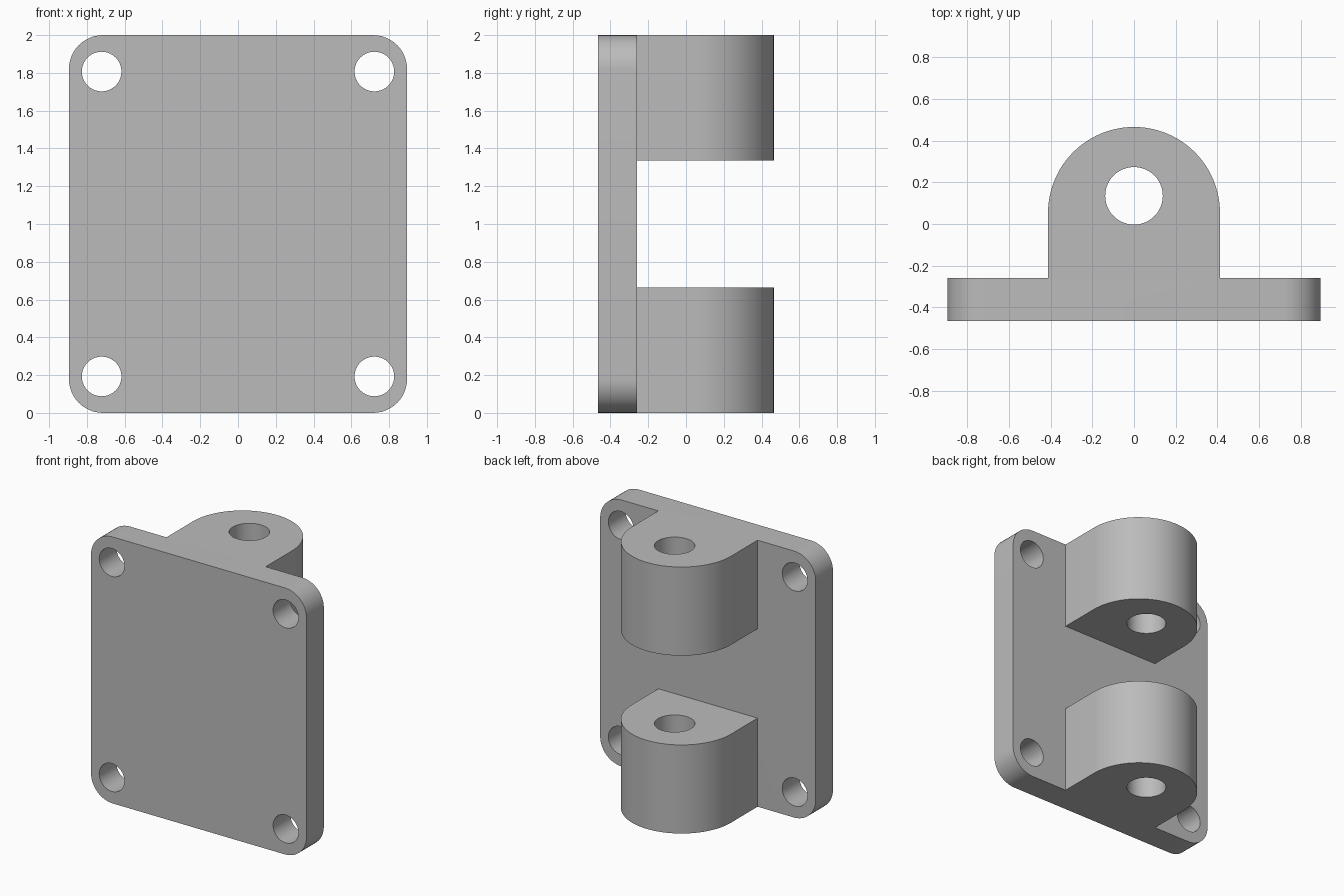
import bpy, bmesh, math
from mathutils import Vector

cube = bpy.data.objects.get("Cube")
if cube:
    bpy.data.objects.remove(cube, do_unlink=True)

HALF_W, HEIGHT = 0.895, 2.0
FRONT, PLATE_BACK, LUG_BACK = -0.465, -0.26, 0.465
CORNER, LUG_R, LUG_H = 0.18, 0.412, 0.665

grey = bpy.data.materials.new("plain grey")
grey.use_nodes = True
colour = (0.5, 0.5, 0.5, 1)
grey.diffuse_color = colour
grey.node_tree.nodes["Principled BSDF"].inputs["Base Color"].default_value = colour


def arc(cx, cy, r, start, end, steps):
    angles = [math.radians(start + (end - start) * i / steps) for i in range(steps + 1)]
    return [(cx + r * math.cos(a), cy + r * math.sin(a)) for a in angles]


def prism(name, points, direction):
    """Extrude a closed loop of 3D points into a solid object."""
    bm = bmesh.new()
    face = bm.faces.new([bm.verts.new(p) for p in points])
    grown = bmesh.ops.extrude_face_region(bm, geom=[face])["geom"]
    bmesh.ops.translate(bm, vec=Vector(direction),
                        verts=[v for v in grown if isinstance(v, bmesh.types.BMVert)])
    bmesh.ops.recalc_face_normals(bm, faces=bm.faces)
    mesh = bpy.data.meshes.new(name)
    bm.to_mesh(mesh)
    bm.free()
    mesh.materials.append(grey)
    obj = bpy.data.objects.new(name, mesh)
    bpy.context.collection.objects.link(obj)
    return obj


def combine(target, tool, operation):
    """Apply an exact boolean and discard the tool."""
    tool.hide_render = True
    mod = target.modifiers.new("boolean", "BOOLEAN")
    mod.operation, mod.solver, mod.object = operation, "EXACT", tool
    bpy.context.view_layer.objects.active = target
    bpy.ops.object.modifier_apply(modifier=mod.name)
    bpy.data.objects.remove(tool, do_unlink=True)


# Mounting plate with rounded corners
outline = []
for i, (sx, sz) in enumerate([(1, 1), (-1, 1), (-1, -1), (1, -1)]):
    outline += arc(sx * (HALF_W - CORNER), HEIGHT / 2 + sz * (HEIGHT / 2 - CORNER),
                   CORNER, 90 * i, 90 * i + 90, 12)
bracket = prism("hinge_bracket", [(x, FRONT, z) for x, z in outline],
                (0, PLATE_BACK - FRONT, 0))

# Two round-ended lugs, rooted inside the plate
root = PLATE_BACK - 0.1
lug_outline = [(-LUG_R, root), (LUG_R, root)] + arc(0, LUG_BACK - LUG_R, LUG_R, 0, 180, 48)
for name, z in (("lower_lug", 0), ("upper_lug", HEIGHT - LUG_H)):
    lug = prism(name, [(x, y, z) for x, y in lug_outline], (0, 0, LUG_H))
    combine(bracket, lug, "UNION")

# Small rounding on the rear rims and where the lugs meet the plate
bm = bmesh.new()
bm.from_mesh(bracket.data)
bmesh.ops.remove_doubles(bm, verts=bm.verts, dist=0.0001)
bmesh.ops.dissolve_limit(bm, angle_limit=0.01, verts=bm.verts, edges=bm.edges)
edges = [e for e in bm.edges if len(e.link_faces) == 2
         and e.calc_face_angle() > 1 and min(v.co.y for v in e.verts) > PLATE_BACK - 0.01]
bmesh.ops.bevel(bm, geom=edges, offset=0.01, offset_type="OFFSET", segments=2,
                profile=0.5, affect="EDGES", clamp_overlap=True)
bm.to_mesh(bracket.data)
bm.free()

# Pin bore through both lugs
bore = [(x, y, -0.1) for x, y in arc(0, 0.135, 0.138, 0, 360, 48)[:-1]]
combine(bracket, prism("pin_bore_cutter", bore, (0, 0, HEIGHT + 0.2)), "DIFFERENCE")

# Four screw holes through the plate
for x in (-0.722, 0.722):
    for z in (0.193, HEIGHT - 0.193):
        hole = [(px, FRONT - 0.1, pz) for px, pz in arc(x, z, 0.105, 0, 360, 40)[:-1]]
        combine(bracket, prism("screw_hole_cutter", hole, (0, 0.4, 0)), "DIFFERENCE")

# Smooth the curved walls, keep edges crisp
bpy.ops.object.select_all(action="DESELECT")
bracket.select_set(True)
bpy.context.view_layer.objects.active = bracket
bpy.ops.object.shade_smooth_by_angle(angle=math.radians(20))
